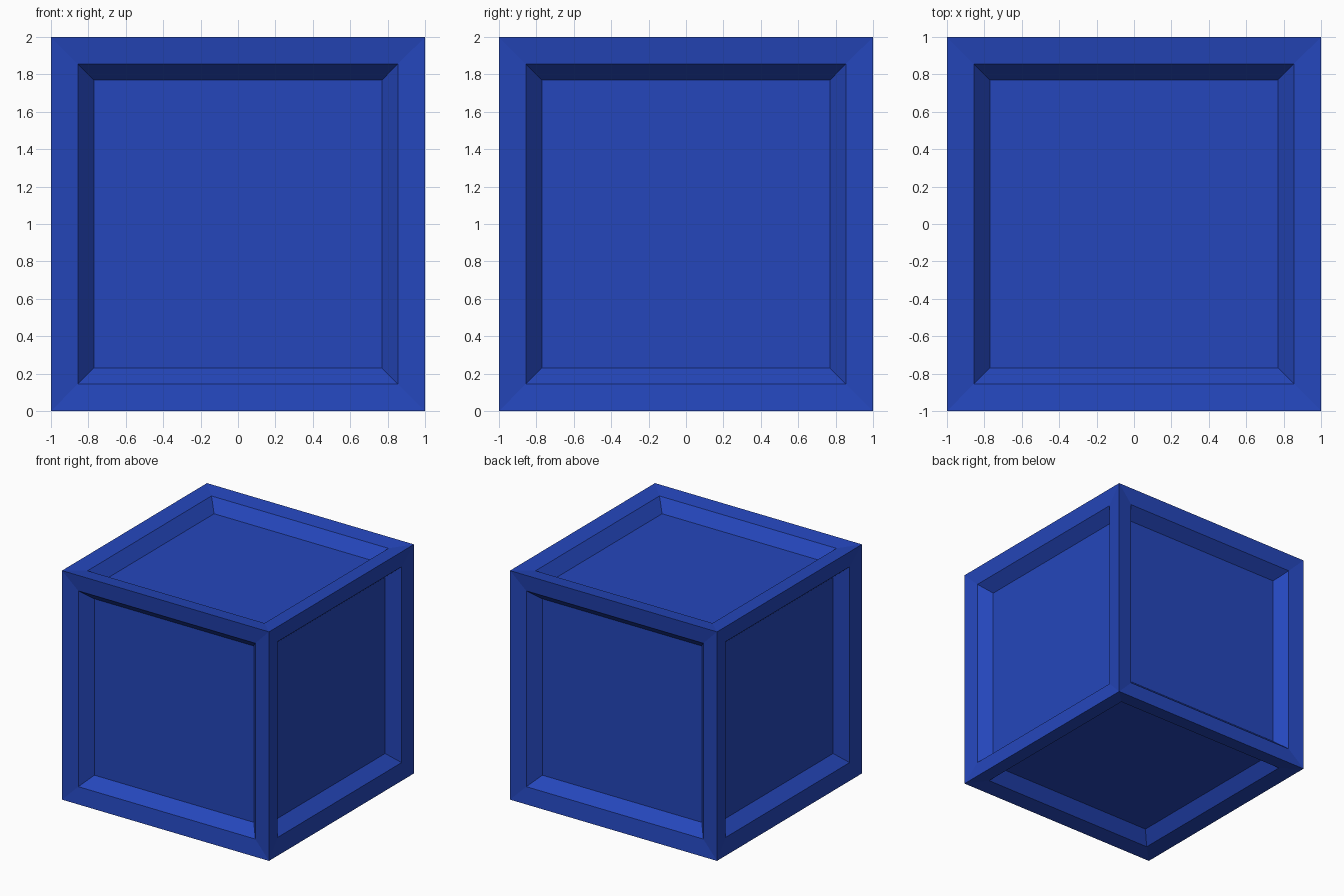
import bpy
import bmesh

# Remove the default object
default = bpy.data.objects.get("Cube")
if default:
    bpy.data.objects.remove(default, do_unlink=True)

# Single blue paint
blue = bpy.data.materials.new("blue_paint")
blue.use_nodes = True
colour = (0.018, 0.062, 0.5, 1)
blue.diffuse_color = colour
blue.node_tree.nodes["Principled BSDF"].inputs["Base Color"].default_value = colour

RIM_WIDTH, RIM_DROP = 0.145, 0.018
WALL_WIDTH, WALL_DROP = 0.085, 0.1


def inset_and_sink(bm, faces, width, drop):
    """Inset each face on its own, then push it inwards."""
    bmesh.ops.inset_individual(bm, faces=faces, thickness=width,
                               depth=0, use_even_offset=True)
    for face in faces:
        shift = -face.normal.copy() * drop
        bmesh.ops.translate(bm, verts=face.verts[:], vec=shift)


# Crate body: gently dished rim, then sloping walls down to a sunken panel
bm = bmesh.new()
bmesh.ops.create_cube(bm, size=2)
panels = bm.faces[:]
bm.normal_update()
inset_and_sink(bm, panels, RIM_WIDTH, RIM_DROP)
inset_and_sink(bm, panels, WALL_WIDTH, WALL_DROP)
bmesh.ops.translate(bm, verts=bm.verts[:], vec=(0, 0, 1))
bm.normal_update()

mesh = bpy.data.meshes.new("panelled_crate")
bm.to_mesh(mesh)
bm.free()
mesh.materials.append(blue)
crate = bpy.data.objects.new("panelled_crate", mesh)
bpy.context.collection.objects.link(crate)
